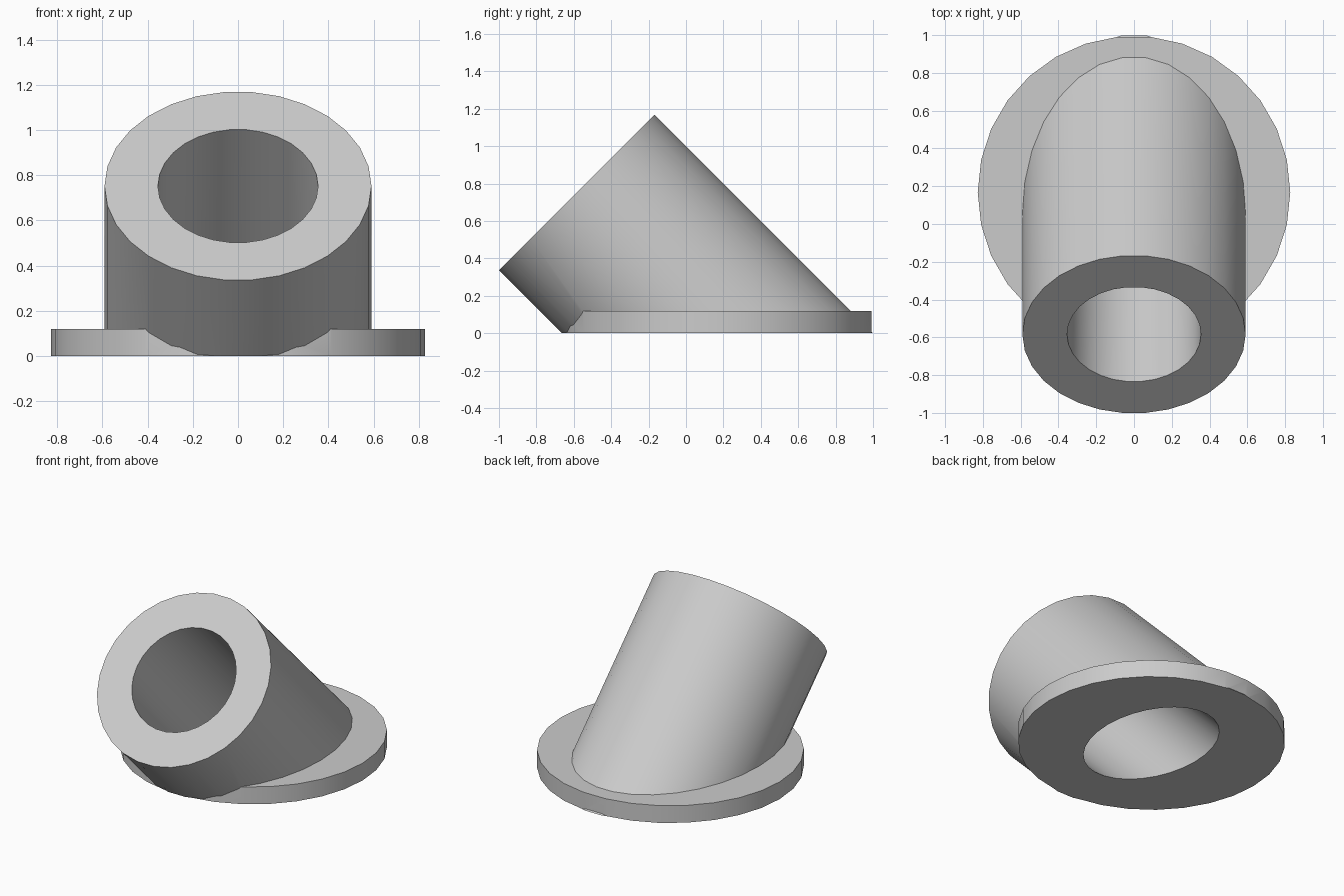
import bpy, math
from mathutils import Matrix, Vector

if "Cube" in bpy.data.objects:
    bpy.data.objects.remove(bpy.data.objects["Cube"], do_unlink=True)

SIDES = 30
UNIT = 0.01182
TUBE_R, BORE_R, FLANGE_R = 50 * UNIT, 30 * UNIT, 70 * UNIT
FLANGE_T, TUBE_LEN = 10 * UNIT, 90 * UNIT
CENTRE = Vector((0, 0.168, 0))      # where the tube axis meets the ground
TILT = math.radians(45)

grey = bpy.data.materials.new("plain grey")
grey.use_nodes = True
colour = (0.6, 0.6, 0.6, 1)
grey.diffuse_color = colour
grey.node_tree.nodes["Principled BSDF"].inputs["Base Color"].default_value = colour


def cylinder(name, radius, low, high, tilt=0.0):
    """Cylinder along a tilted axis through CENTRE, between two axial distances."""
    bpy.ops.mesh.primitive_cylinder_add(vertices=SIDES, radius=radius, depth=high - low)
    obj = bpy.context.object
    obj.name = name
    obj.data.transform(
        Matrix.Translation(CENTRE) @ Matrix.Rotation(tilt, 4, "X")
        @ Matrix.Translation((0, 0, (low + high) / 2)) @ Matrix.Rotation(math.pi / 2, 4, "Z"))
    obj.data.materials.clear()
    obj.data.materials.append(grey)
    return obj


def combine(target, tool, operation):
    """Apply a boolean and discard the tool."""
    tool.hide_render = True
    mod = target.modifiers.new(operation.title(), "BOOLEAN")
    mod.operation, mod.solver, mod.object = operation, "EXACT", tool
    bpy.ops.object.select_all(action="DESELECT")
    target.select_set(True)
    bpy.context.view_layer.objects.active = target
    bpy.ops.object.modifier_apply(modifier=mod.name)
    bpy.data.objects.remove(tool, do_unlink=True)


# Round flange joined to the slanted tube, both running below ground for now
body = cylinder("angled_flange_tube", FLANGE_R, -0.2, FLANGE_T)
combine(body, cylinder("slanted_tube", TUBE_R, -1.2, TUBE_LEN, TILT), "UNION")

# Bore right through along the tube axis
combine(body, cylinder("bore_cutter", BORE_R, -1.5, TUBE_LEN + 0.3, TILT), "DIFFERENCE")

# Trim everything level with the ground
bpy.ops.mesh.primitive_cube_add(size=6, location=(0, 0, -3))
combine(body, bpy.context.object, "DIFFERENCE")

body.data.materials.clear()
body.data.materials.append(grey)
for face in body.data.polygons:
    face.material_index = 0
bpy.ops.object.shade_smooth_by_angle(angle=math.radians(30))
